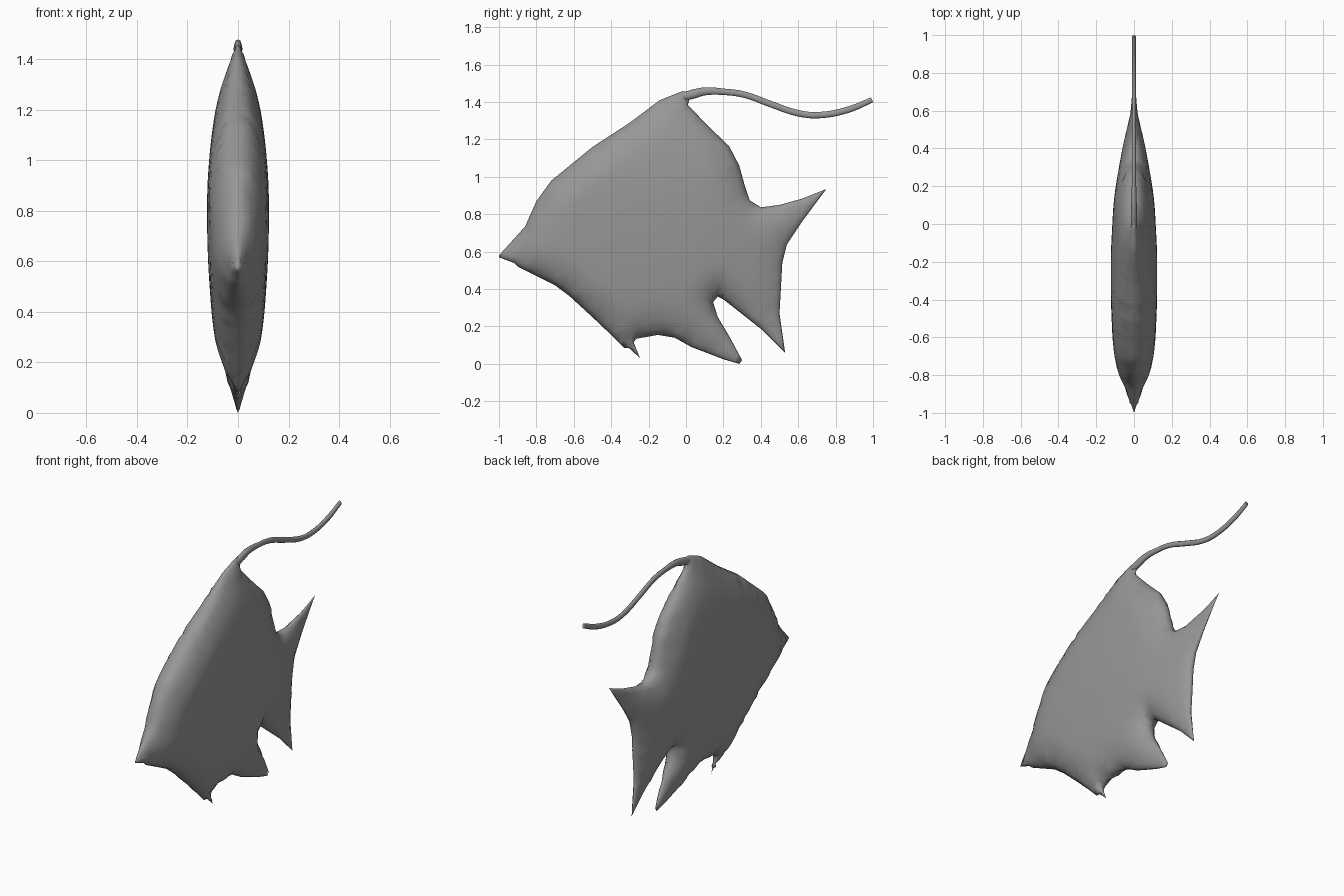
import bpy, bmesh, math
from mathutils import Vector
from mathutils.geometry import delaunay_2d_cdt, intersect_point_line

if "Cube" in bpy.data.objects:
    bpy.data.objects.remove(bpy.data.objects["Cube"])

# Side outline (y, z), clockwise from the snout over the back
OUTLINE = [(-1, .58), (-.86, .735), (-.80, .87), (-.72, .98), (-.5, 1.16), (-.3, 1.29),
           (-.14, 1.41), (-.02, 1.458), (.03, 1.455), (.01, 1.385),
           (.12, 1.27), (.23, 1.165), (.285, 1.06), (.315, .95), (.34, .875), (.40, .837),
           (.5, .85), (.62, .883), (.75, .935), (.62, .76), (.54, .64), (.515, .54),
           (.50, .27), (.53, .06), (.41, .18), (.2, .345), (.17, .36), (.145, .33),
           (.17, .25), (.23, .15), (.30, .02), (.285, 0), (.2, .025), (.03, .09), (-.06, .14),
           (-.15, .155), (-.265, .135), (-.28, .115), (-.245, .03), (-.305, .085), (-.33, .085),
           (-.4, .155), (-.5, .25), (-.62, .36), (-.7, .42), (-.9, .52), (-.92, .54), (-1, .57)]
# Half width along the length and along the height
WIDTH_Y = [(-1, .02), (-.9, .06), (-.82, .084), (-.73, .102), (-.6, .114), (-.4, .122),
           (-.15, .122), (.1, .109), (.2, .097), (.3, .081), (.4, .063), (.5, .048),
           (.6, .028), (.75, .012)]
WIDTH_Z = [(0, .025), (.1, .056), (.2, .078), (.3, .092), (.4, .104), (.6, .117), (.75, .121),
           (.9, .12), (1.05, .109), (1.2, .09), (1.3, .07), (1.4, .046), (1.48, .02)]
ROUND = .15  # width of the rounded rim

grey = bpy.data.materials.new("dark_grey")
grey.diffuse_color = (.31, .31, .31, 1)
grey.use_nodes = True
grey.node_tree.nodes["Principled BSDF"].inputs["Base Color"].default_value = grey.diffuse_color


def lerp(table, t):
    for (a, u), (b, v) in zip(table, table[1:]):
        if t <= b:
            return u + (v - u) * max(0, (t - a) / (b - a))
    return table[-1][1]


corners = [Vector(p) for p in OUTLINE]
sides = list(zip(corners, corners[1:] + corners[:1]))


def rim_distance(p):
    best = 9
    for a, b in sides:
        q, f = intersect_point_line(p, a, b)
        q = a.lerp(b, min(1, max(0, f)))
        best = min(best, (Vector((q[0], q[1])) - p).length)
    return best


def inside(p):
    hit = False
    for a, b in sides:
        if (a.y > p.y) != (b.y > p.y):
            if p.x < a.x + (b.x - a.x) * (p.y - a.y) / (b.y - a.y):
                hit = not hit
    return hit


# Rim points, inner rim rows and an interior grid
rim, inner = [], []
for a, b in sides:
    d = b - a
    n = max(1, round(d.length / .035))
    normal = Vector((d.y, -d.x)).normalized()
    for i in range(n):
        p = a.lerp(b, i / n)
        rim.append(p)
        for off in (.008, .03):
            q = p + normal * off
            if inside(q) and rim_distance(q) > off * .9:
                inner.append(q)
step = .04
for i in range(-25, 20):
    for j in range(0, 38):
        p = Vector(((i + .5 * (j % 2)) * step, j * step))
        if inside(p) and rim_distance(p) > .05:
            inner.append(p)
count = len(rim)
edges = [(i, (i + 1) % count) for i in range(count)]
pts, _, tris, *_ = delaunay_2d_cdt(rim + inner, edges, [], 1, 1e-5)

# Inflated half body, mirrored across x
bm = bmesh.new()
verts = []
for p in pts:
    d = rim_distance(p)
    k = 1 - min(1, d / ROUND)
    w = lerp(WIDTH_Y, p.x) * lerp(WIDTH_Z, p.y) / .12
    x = 0 if d < .001 else w * math.sqrt(1 - k * k)
    verts.append(bm.verts.new((x, p.x, p.y)))
for t in tris:
    bm.faces.new([verts[i] for i in t])
soft = [v for v in bm.verts if not v.is_boundary and v.co.x > .015]
for _ in range(4):
    bmesh.ops.smooth_vert(bm, verts=soft, factor=.4, use_axis_x=True)
other = bmesh.ops.duplicate(bm, geom=bm.verts[:] + bm.edges[:] + bm.faces[:])["geom"]
for v in other:
    if isinstance(v, bmesh.types.BMVert):
        v.co.x *= -1
bmesh.ops.remove_doubles(bm, verts=bm.verts[:], dist=.0005)
bmesh.ops.recalc_face_normals(bm, faces=bm.faces[:])
for f in bm.faces:
    f.smooth = True
mesh = bpy.data.meshes.new("fish_body")
bm.to_mesh(mesh)
bm.free()
mesh.materials.append(grey)
bpy.context.collection.objects.link(bpy.data.objects.new("fish_body", mesh))

# Trailing dorsal streamer
STREAMER = [(-.06, 1.42, .7), (.0, 1.432, 1.4), (.04, 1.443, 1.45), (.1, 1.457, 1.25), (.2, 1.455, 1),
            (.31, 1.44, 1), (.45, 1.39, 1), (.6, 1.34, 1), (.71, 1.33, 1), (.87, 1.36, 1),
            (.995, 1.412, .85)]
curve = bpy.data.curves.new("dorsal_streamer", "CURVE")
curve.dimensions = "3D"
curve.bevel_depth = .017
curve.bevel_resolution = 2
curve.use_fill_caps = True
spline = curve.splines.new("BEZIER")
spline.resolution_u = 4
spline.bezier_points.add(len(STREAMER) - 1)
for bp, (y, z, r) in zip(spline.bezier_points, STREAMER):
    bp.co = (0, y, z)
    bp.radius = r
    bp.handle_left_type = bp.handle_right_type = "AUTO"
curve.materials.append(grey)
streamer = bpy.data.objects.new("dorsal_streamer", curve)
streamer.scale.x = .7
bpy.context.collection.objects.link(streamer)
